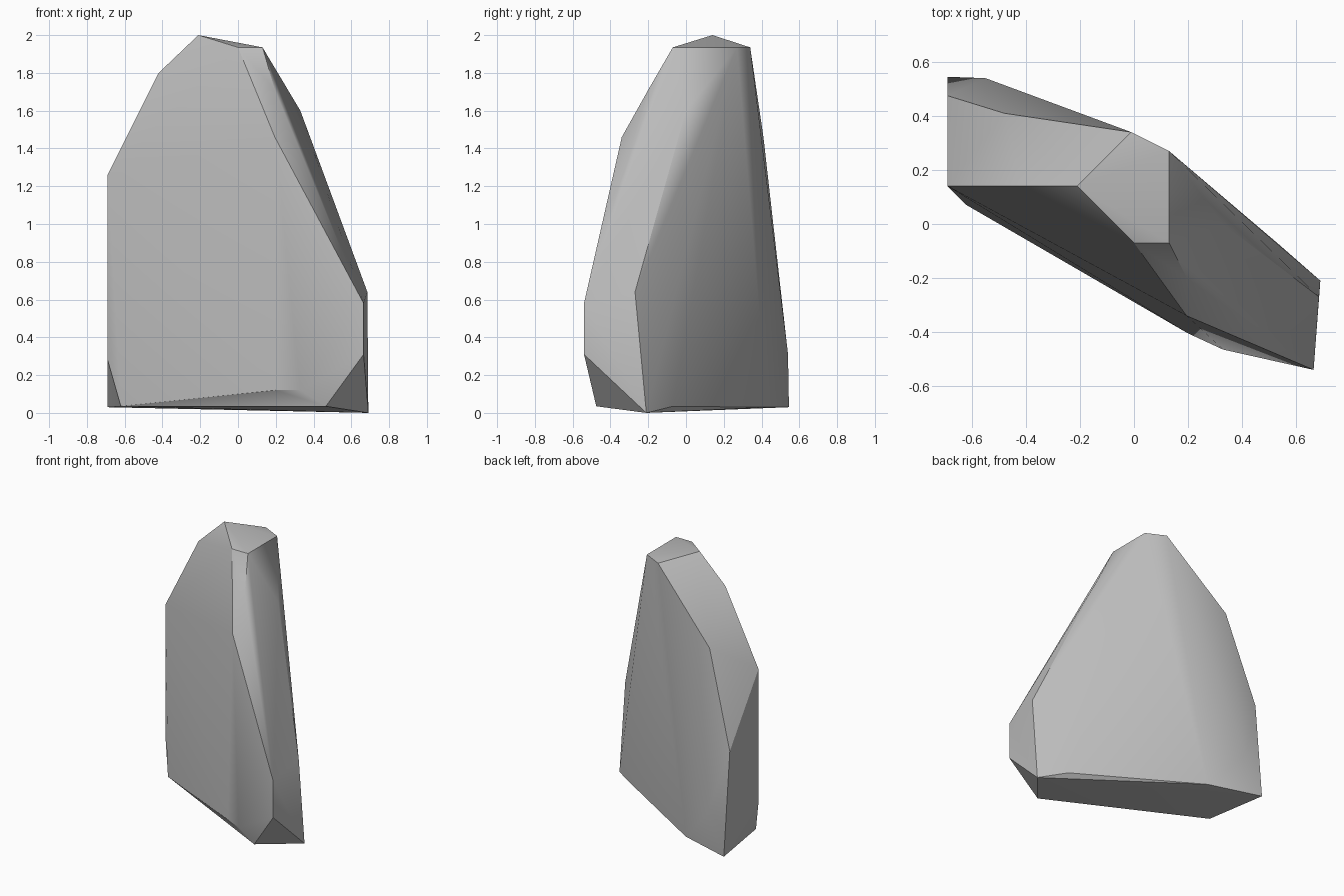
import bpy
import bmesh
import math

cube = bpy.data.objects.get("Cube")
if cube:
    bpy.data.objects.remove(cube, do_unlink=True)

# Stone colour
stone = bpy.data.materials.new("stone_grey")
stone.use_nodes = True
grey = (0.5, 0.5, 0.5, 1)
stone.diffuse_color = grey
stone.node_tree.nodes["Principled BSDF"].inputs["Base Color"].default_value = grey

# Corner points of the chipped boulder
crown = [(-.21, .14, 2), (0, -.07, 1.935), (.13, -.07, 1.935),
         (.13, .27, 1.935), (-.01, .34, 1.935)]
shoulders = [(-.42, .14, 1.8), (.195, -.2, 1.71), (.33, 0, 1.6),
             (.195, -.34, 1.46), (-.48, .41, 1.46)]
flanks = [(-.69, .14, 1.26), (-.69, .475, .78), (.685, -.27, .64),
          (.665, -.54, .58), (.665, -.54, .31), (-.55, .54, .31), (-.69, .14, .28)]
base = [(.33, -.465, .12), (.2, -.405, .12), (-.62, .07, .035), (.465, -.475, .035),
        (.53, -.07, .035), (-.3, .43, .03), (-.69, .545, .03), (.69, -.21, 0)]

# Wrap the corners in a convex skin and merge coplanar facets
bm = bmesh.new()
for point in crown + shoulders + flanks + base:
    bm.verts.new(point)
bmesh.ops.convex_hull(bm, input=bm.verts)
loose = [v for v in bm.verts if not v.link_faces]
bmesh.ops.delete(bm, geom=loose, context="VERTS")
bmesh.ops.dissolve_limit(bm, angle_limit=math.radians(1), verts=bm.verts, edges=bm.edges)
bmesh.ops.recalc_face_normals(bm, faces=bm.faces)
mesh = bpy.data.meshes.new("boulder")
bm.to_mesh(mesh)
bm.free()
mesh.materials.append(stone)

boulder = bpy.data.objects.new("boulder", mesh)
bpy.context.collection.objects.link(boulder)

# Soft facets with crisp ridges
bpy.ops.object.select_all(action="DESELECT")
boulder.select_set(True)
bpy.context.view_layer.objects.active = boulder
bpy.ops.object.shade_smooth_by_angle(angle=math.radians(30))
